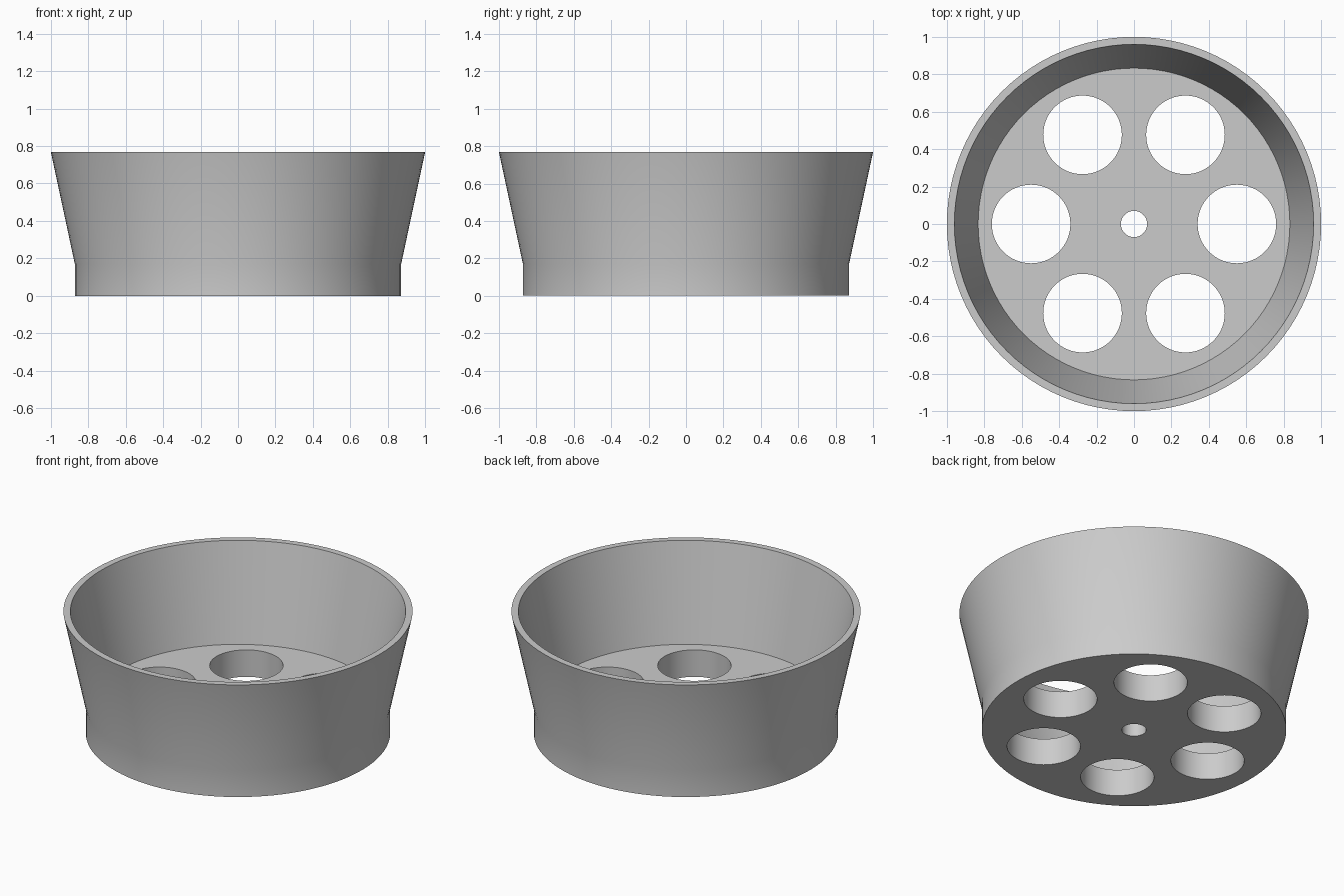
import bpy, bmesh, math

cube = bpy.data.objects.get("Cube")
if cube:
    bpy.data.objects.remove(cube, do_unlink=True)

SEGMENTS = 96
FLOOR = 0.17

grey = bpy.data.materials.new("plain grey")
grey.use_nodes = True
colour = (0.6, 0.6, 0.6, 1)
grey.diffuse_color = colour
grey.node_tree.nodes["Principled BSDF"].inputs["Base Color"].default_value = colour


def add_object(name, bm):
    bmesh.ops.recalc_face_normals(bm, faces=bm.faces)
    mesh = bpy.data.meshes.new(name)
    bm.to_mesh(mesh)
    bm.free()
    mesh.materials.append(grey)
    obj = bpy.data.objects.new(name, mesh)
    bpy.context.collection.objects.link(obj)
    return obj


def ring(bm, radius, z):
    return bmesh.ops.create_circle(
        bm, segments=SEGMENTS, radius=radius)["verts"], z


# Cup: straight base collar, flared wall, thin rim and thick floor
profile = [(0.872, 0), (0.872, FLOOR), (1, 0.768), (0.96, 0.768), (0.833, FLOOR)]
bm = bmesh.new()
loops = []
for radius, z in profile:
    verts, height = ring(bm, radius, z)
    for v in verts:
        v.co.z = height
    loops.append(verts)
for low, high in zip(loops, loops[1:]):
    for i in range(SEGMENTS):
        j = (i + 1) % SEGMENTS
        bm.faces.new((low[i], low[j], high[j], high[i]))
bm.faces.new(loops[0])
bm.faces.new(loops[-1])
cup = add_object("flared_cup", bm)

# Cutters: one centre hole and six holes around it
holes = [(0, 0, 0.07)]
for k in range(6):
    angle = k * math.pi / 3
    holes.append((0.55 * math.cos(angle), 0.55 * math.sin(angle), 0.21))
bm = bmesh.new()
for x, y, radius in holes:
    made = bmesh.ops.create_cone(bm, cap_ends=True, segments=64, radius1=radius,
                                 radius2=radius, depth=0.5)["verts"]
    bmesh.ops.translate(bm, verts=made, vec=(x, y, FLOOR / 2))
cutter = add_object("hole_cutter", bm)
cutter.hide_render = True

# Cut the holes through the floor
cut = cup.modifiers.new("floor holes", "BOOLEAN")
cut.operation = "DIFFERENCE"
cut.solver = "EXACT"
cut.object = cutter
bpy.ops.object.select_all(action="DESELECT")
cup.select_set(True)
bpy.context.view_layer.objects.active = cup
bpy.ops.object.modifier_apply(modifier=cut.name)
bpy.data.objects.remove(cutter, do_unlink=True)

bpy.ops.object.shade_smooth_by_angle(angle=math.radians(30))
